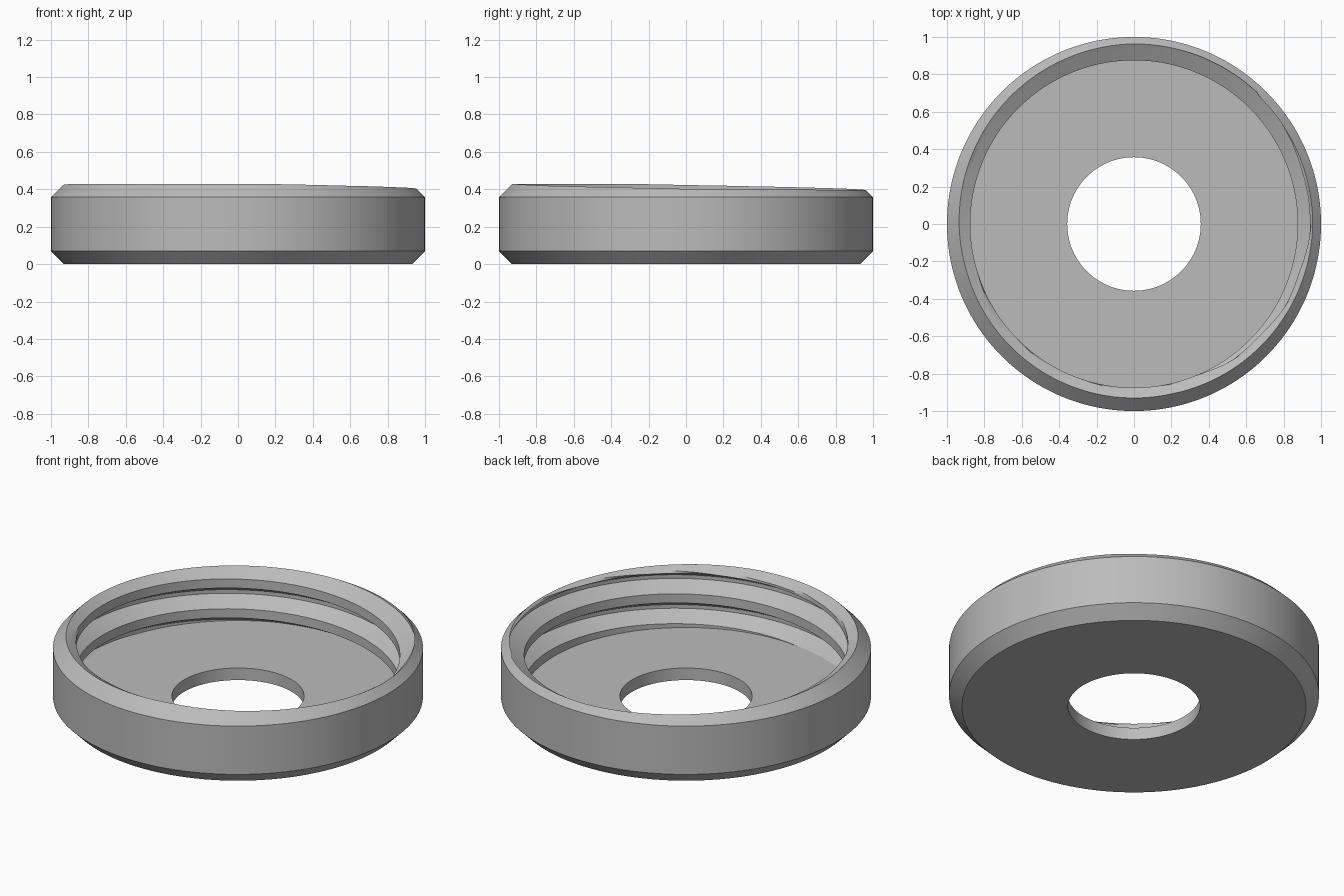
import bpy, bmesh, math

cube = bpy.data.objects.get("Cube")
if cube:
    bpy.data.objects.remove(cube, do_unlink=True)

SEGMENTS = 160
HOLE, BORE, FLOOR, TOP = 0.357, 0.875, 0.072, 0.428
BEVEL = 0.07
PITCH, FLANK, GROOVE = 0.178, 0.051, 0.124
SLOPE = math.sqrt(3)            # radial run per unit height of a flank
SPLITS = 4                      # rows per thread face


def thread_base(angle):
    """Height of the crest's upper edge on the upper turn."""
    return 0.388 + PITCH * (angle / math.tau - 0.5)


def smoothstep(t):
    t = min(max(t, 0), 1)
    return t * t * (3 - 2 * t)


def rim_drop(angle):
    """The rim sinks where the thread runs out through it."""
    deg = math.degrees(angle)
    if deg < 180:
        return 0.041 * (1 - smoothstep((deg - 70) / 50))
    return 0.041 * min(max((deg - 280) / 80, 0), 1)


def outer_radius(z):
    return 1 - max(0, z - (TOP - BEVEL))


def inner_radius(z, angle):
    h = (z - thread_base(angle)) % PITCH
    depth = max(0, min(h, FLANK, GROOVE - h))
    lead_in = max(0, z - (TOP - BEVEL * 0.45) + rim_drop(angle))
    return BORE + SLOPE * max(depth, lead_in)


def rim_height(angle):
    """Where the bore first meets the outer bevel."""
    z = TOP - BEVEL
    while z < TOP and inner_radius(z, angle) < outer_radius(z):
        z += 0.0005
    return min(z, TOP)


# Row heights that follow the thread, relative to the thread base
marks = [0, FLANK, GROOVE - FLANK, GROOVE, PITCH]
steps = [a + (b - a) * i / SPLITS
         for a, b in zip(marks, marks[1:]) for i in range(SPLITS)]
rows = sorted((turn * PITCH + s for turn in range(-4, 3) for s in steps),
              reverse=True)


def section(angle):
    """Closed radial section of the cap."""
    rim = rim_height(angle)
    pts = [(HOLE, FLOOR), (HOLE, 0), (1 - BEVEL, 0), (1, BEVEL),
           (1, TOP - BEVEL), (outer_radius(rim), rim)]
    for row in rows:
        z = min(max(thread_base(angle) + row, FLOOR), rim)
        r = outer_radius(rim) if z == rim else inner_radius(z, angle)
        pts.append((r, z))
    return pts


# Threaded cap body
bm = bmesh.new()
columns = []
for i in range(SEGMENTS + 1):
    a = math.tau * i / SEGMENTS
    columns.append([bm.verts.new((r * math.cos(a), r * math.sin(a), z))
                    for r, z in section(a)])
for left, right in zip(columns, columns[1:]):
    count = len(left)
    for j in range(count):
        k = (j + 1) % count
        bm.faces.new((left[j], left[k], right[k], right[j]))
bmesh.ops.remove_doubles(bm, verts=bm.verts, dist=0.0002)
bmesh.ops.dissolve_degenerate(bm, edges=bm.edges, dist=0.0001)
bmesh.ops.recalc_face_normals(bm, faces=bm.faces)
mesh = bpy.data.meshes.new("threaded_cap")
bm.to_mesh(mesh)
bm.free()
cap = bpy.data.objects.new("threaded_cap", mesh)
bpy.context.collection.objects.link(cap)

# Plain grey material
grey = bpy.data.materials.new("plain_grey")
grey.use_nodes = True
color = (0.5, 0.5, 0.5, 1)
grey.diffuse_color = color
grey.node_tree.nodes["Principled BSDF"].inputs["Base Color"].default_value = color
mesh.materials.append(grey)

# Smooth round walls, crisp edges
bpy.ops.object.select_all(action="DESELECT")
cap.select_set(True)
bpy.context.view_layer.objects.active = cap
bpy.ops.object.shade_smooth_by_angle(angle=math.radians(25))
